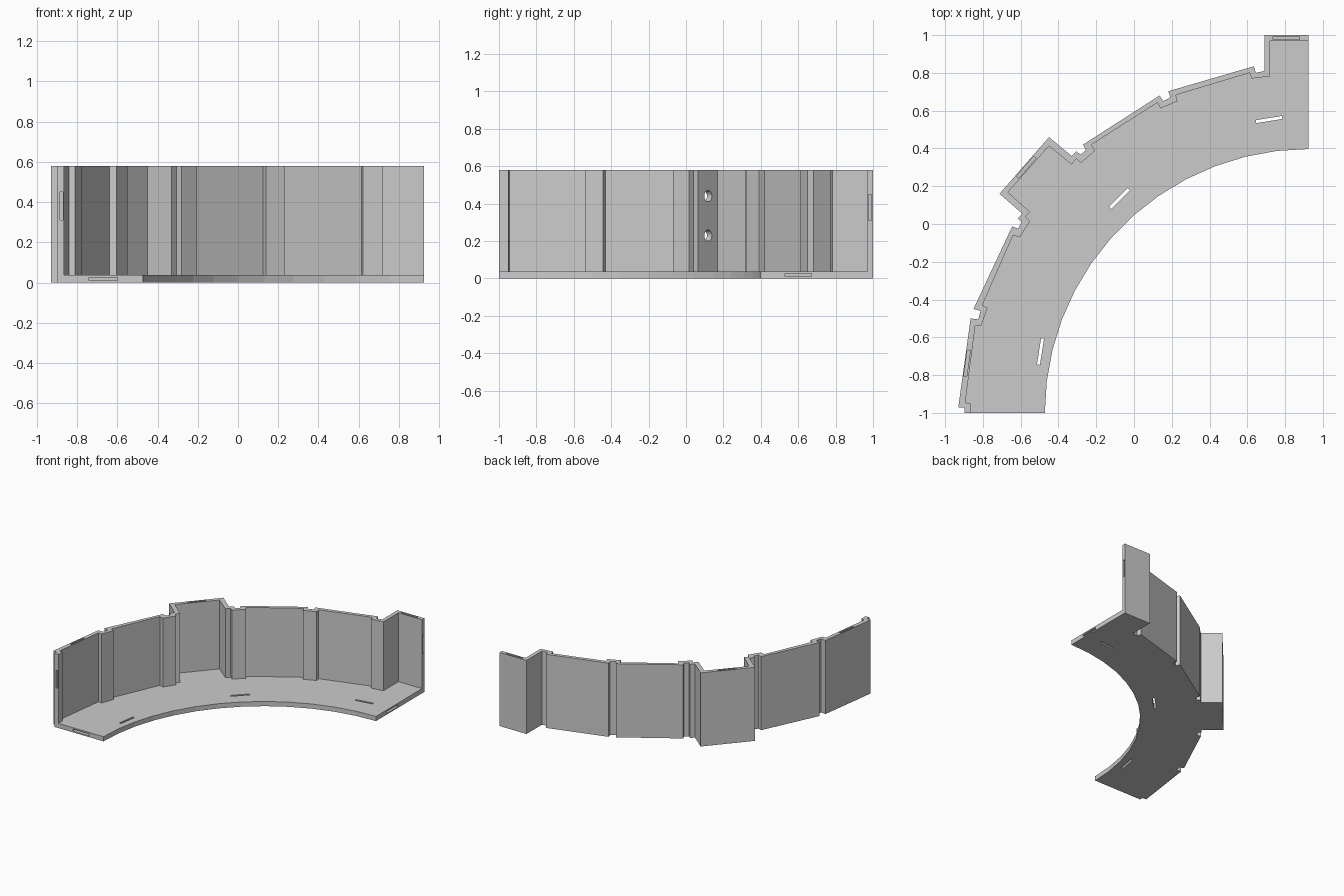
import bpy, bmesh
from math import radians, sin, cos, atan2, pi
from mathutils import Matrix, Vector

cube = bpy.data.objects.get("Cube")
if cube:
    bpy.data.objects.remove(cube, do_unlink=True)

HEIGHT, FLOOR = 0.58, 0.037
SLOT_LEN, SLOT_W, SLOT_DEPTH = 0.14, 0.016, 0.07

grey = bpy.data.materials.new("plain grey")
grey.use_nodes = True
colour = (0.6, 0.6, 0.6, 1)
grey.diffuse_color = colour
grey.node_tree.nodes["Principled BSDF"].inputs["Base Color"].default_value = colour


def add_prism(bm, points, bottom, top):
    """Extrude a plan outline between two heights."""
    face = bm.faces.new([bm.verts.new((x, y, bottom)) for x, y in points])
    lifted = bmesh.ops.extrude_face_region(bm, geom=[face])["geom"]
    verts = [v for v in lifted if isinstance(v, bmesh.types.BMVert)]
    bmesh.ops.translate(bm, verts=verts, vec=(0, 0, top - bottom))


def add_box(bm, centre, size, angle=0):
    """Add a box turned about the vertical."""
    matrix = (Matrix.Translation(centre) @ Matrix.Rotation(radians(angle), 4, 'Z')
              @ Matrix.Diagonal((*size, 1)))
    bmesh.ops.create_cube(bm, size=1, matrix=matrix)


def make_object(name, bm):
    bmesh.ops.recalc_face_normals(bm, faces=bm.faces)
    mesh = bpy.data.meshes.new(name)
    bm.to_mesh(mesh)
    bm.free()
    mesh.materials.append(grey)
    obj = bpy.data.objects.new(name, mesh)
    bpy.context.collection.objects.link(obj)
    return obj


def cut(target, name, bm):
    """Subtract a helper solid, then discard it."""
    cutter = make_object(name, bm)
    cutter.hide_render = True
    mod = target.modifiers.new(name, 'BOOLEAN')
    mod.operation = 'DIFFERENCE'
    mod.solver = 'EXACT'
    mod.object = cutter
    bpy.context.view_layer.objects.active = target
    bpy.ops.object.modifier_apply(modifier=name)
    bpy.data.objects.remove(cutter, do_unlink=True)


# Outside of the wall, from the front end round to the back end
outer = [(-.897, -1), (-.897, -.973), (-.93, -.97), (-.865, -.5), (-.825, -.505),
         (-.812, -.46), (-.85, -.45), (-.645, -.013), (-.613, -.025), (-.596, .009),
         (-.615, .028), (-.592, .055), (-.712, .16), (-.45, .46), (-.33, .36),
         (-.305, .385), (-.283, .367), (-.255, .39), (-.27, .42), (.135, .68),
         (.155, .65), (.192, .67), (.182, .703), (.635, .835), (.645, .8),
         (.69, .81), (.69, 1), (.925, 1)]

# Inside of the wall, in the same direction, overrunning both ends
inner = [(-.865, -1.2), (-.865, -.95), (-.893, -.945), (-.84, -.537), (-.81, -.54),
         (-.775, -.445), (-.803, -.43), (-.64, -.06), (-.605, -.07), (-.55, .015),
         (-.575, .04), (-.55, .063), (-.667, .168), (-.45, .413), (-.33, .315),
         (-.305, .345), (-.28, .323), (-.205, .39), (-.225, .42), (.125, .643),
         (.14, .612), (.23, .65), (.222, .683), (.613, .8), (.622, .77),
         (.72, .782), (.72, .97), (1.2, .97), (1.2, -1.2)]

# Curved free edge of the floor, a faceted quarter circle
steps, radius = 13, 1.397
arc = [(.925 - radius * sin(a), -1 + radius * cos(a))
       for a in (pi / 2 * i / steps for i in range(steps + 1))]

bm = bmesh.new()
add_prism(bm, outer + arc, 0, HEIGHT)
tray = make_object("curved_wall_and_floor", bm)

bm = bmesh.new()
add_prism(bm, inner, FLOOR, HEIGHT + 0.2)
cut(tray, "interior_cutter", bm)

bm = bmesh.new()
# Slots through the floor
for x, y, angle in [(.715, .553, 9), (-.077, .135, 45), (-.495, -.675, 81)]:
    add_box(bm, (x, y, 0), (SLOT_LEN, SLOT_W, 0.2), angle)
# Pockets in the wall top
for x, y, angle in [(.805, .985, 0), (-.57, .301, 49), (-.884, -.738, 82)]:
    add_box(bm, (x, y, HEIGHT), (SLOT_LEN, SLOT_W, 2 * SLOT_DEPTH), angle)
# Pockets in the two end faces
mid, low = 0.38, 0.018
add_box(bm, (-.878, -1, mid), (SLOT_W, 2 * SLOT_DEPTH * .6, SLOT_LEN))
add_box(bm, (-.67, -1, low), (SLOT_LEN, 2 * SLOT_DEPTH, SLOT_W))
add_box(bm, (.925, .985, mid), (2 * SLOT_DEPTH * .6, SLOT_W, SLOT_LEN))
add_box(bm, (.925, .6, low), (2 * SLOT_DEPTH, SLOT_LEN, SLOT_W))
# Two round holes in the side of the bay
normal = Vector((.66, .75, 0))
for z in (.23, .44):
    matrix = (Matrix.Translation((-.622, .106, z))
              @ normal.to_track_quat('Z', 'Y').to_matrix().to_4x4())
    bmesh.ops.create_cone(bm, cap_ends=True, segments=24, radius1=.03, radius2=.03,
                          depth=.12, matrix=matrix)
cut(tray, "slot_cutter", bm)
